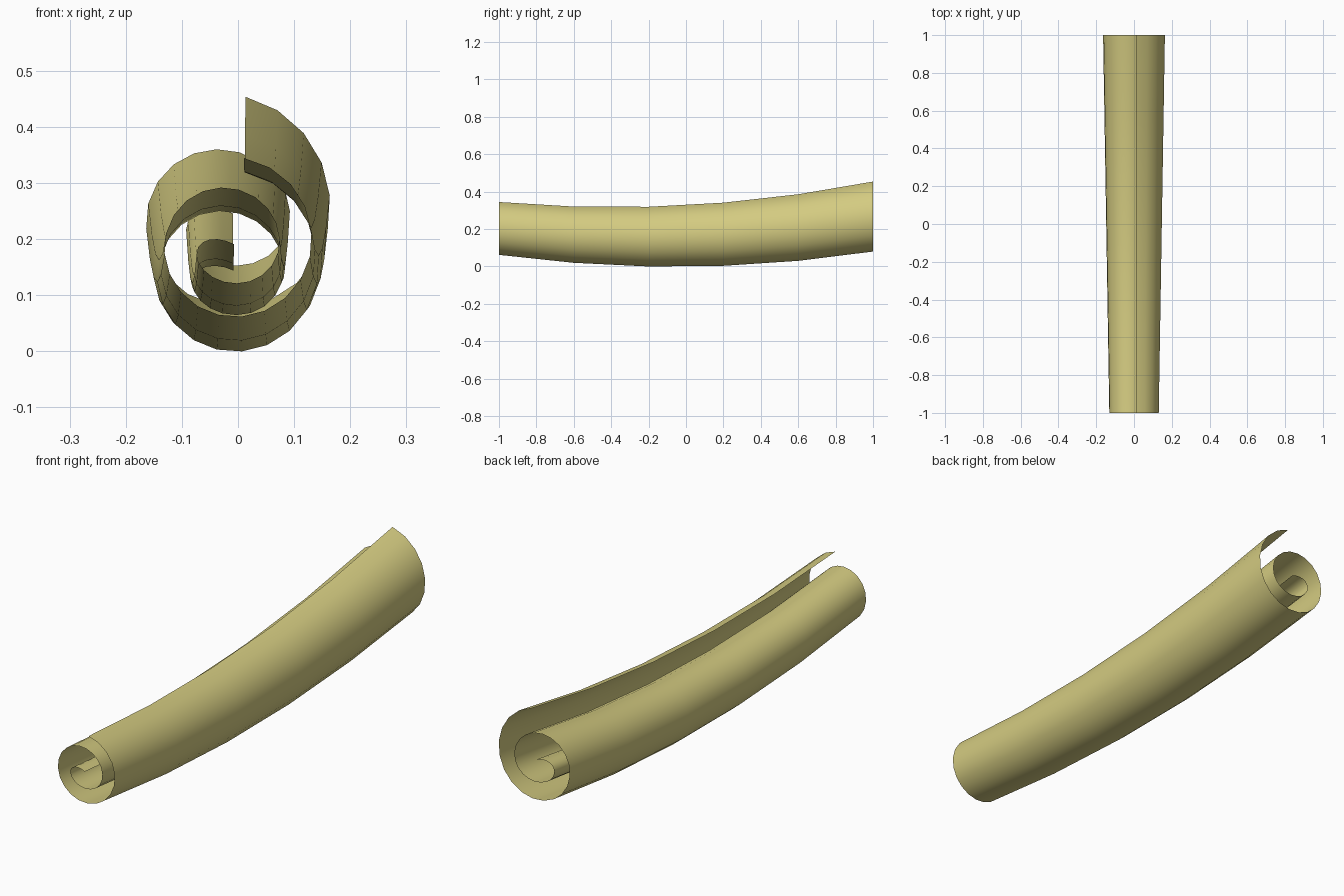
import bpy, bmesh, math

if "Cube" in bpy.data.objects:
    bpy.data.objects.remove(bpy.data.objects["Cube"])

SEGS, ROWS, TURNS = 40, 5, 2.0
PHASE = math.radians(9)


def lerp(a, b, u):
    return a + (b - a) * u


def spiral_point(t, u):
    """Point of the rolled sheet: t = turns from the outer edge, u = 0 front .. 1 back."""
    y = 2 * u - 1
    a = PHASE + t * 2 * math.pi
    s = lerp(0.8, 1.0, u)
    x = s * (-0.0185 + (0.198 - 0.072 * t) * math.sin(a))
    # upper and lower envelopes of the roll
    top = lerp(0.348 - 0.0365 * t - 0.0205 * t * t, 0.458 - 0.095 * t - 0.005 * t * t, u)
    low = lerp(0.035 + 0.06 * t, 0.046 + 0.074 * t, u)
    z = (top + low) / 2 + (top - low) / 2 * math.cos(a) - 0.072 * (1 - y * y)
    return [x, y, z]


# Rolled sheet: spiral section swept along a sagging, widening roll
bm = bmesh.new()
grid = [[bm.verts.new(spiral_point(TURNS * i / SEGS, j / ROWS)) for i in range(SEGS + 1)]
        for j in range(ROWS + 1)]
for j in range(ROWS):
    for i in range(SEGS):
        f = bm.faces.new((grid[j][i], grid[j + 1][i], grid[j + 1][i + 1], grid[j][i + 1]))
        f.smooth = True
bm.normal_update()
# Outer side of the sheet faces outward
if grid[2][5].normal.x < 0:
    bmesh.ops.reverse_faces(bm, faces=bm.faces[:])
zmin = min(v.co.z for v in bm.verts)
xmid = (min(v.co.x for v in bm.verts) + max(v.co.x for v in bm.verts)) / 2
bmesh.ops.translate(bm, verts=bm.verts[:], vec=(-xmid, 0, -zmin))
mesh = bpy.data.meshes.new("rolled_sheet")
bm.to_mesh(mesh)
bm.free()
sheet = bpy.data.objects.new("rolled_sheet", mesh)
bpy.context.collection.objects.link(sheet)

# Dry leaf colour
mat = bpy.data.materials.new("dry_olive")
mat.diffuse_color = (0.66, 0.60, 0.22, 1)
mat.use_nodes = True
mat.node_tree.nodes["Principled BSDF"].inputs["Base Color"].default_value = mat.diffuse_color
mesh.materials.append(mat)
